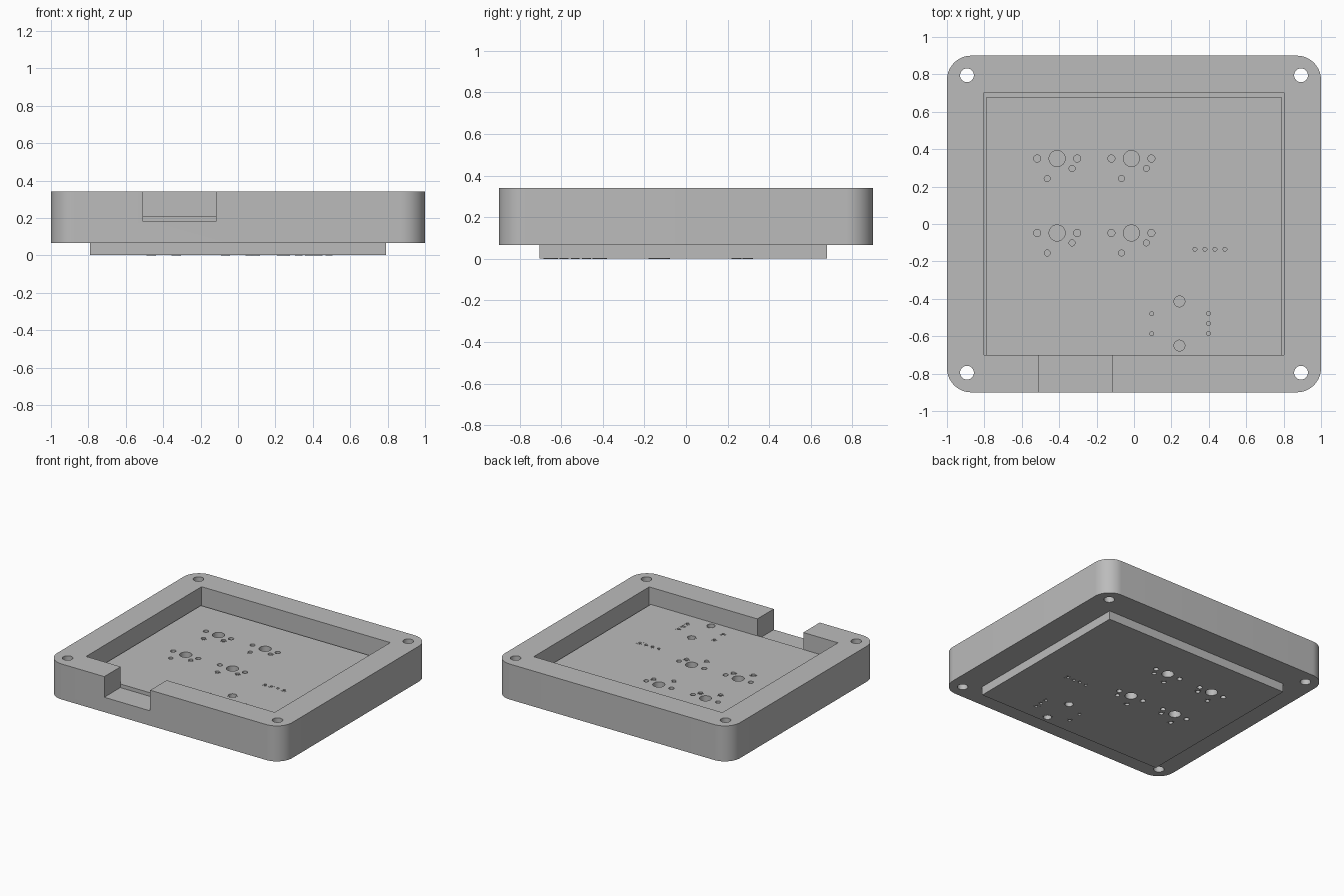
import bpy, bmesh, math

if "Cube" in bpy.data.objects:
    bpy.data.objects.remove(bpy.data.objects["Cube"])

grey = bpy.data.materials.new("plain grey")
grey.diffuse_color = (0.5, 0.5, 0.5, 1)
grey.use_nodes = True
grey.node_tree.nodes["Principled BSDF"].inputs["Base Color"].default_value = grey.diffuse_color


def circle(x, y, r, n=32):
    return [(x + r * math.cos(2 * math.pi * i / n),
             y + r * math.sin(2 * math.pi * i / n)) for i in range(n)]


def rect(x0, x1, y0, y1):
    return [(x0, y0), (x1, y0), (x1, y1), (x0, y1)]


def rounded_rect(hx, hy, r, n=14):
    pts = []
    for k, (sx, sy) in enumerate([(1, 1), (-1, 1), (-1, -1), (1, -1)]):
        for i in range(n + 1):
            a = math.pi / 2 * (k + i / n)
            pts.append((sx * (hx - r) + r * math.cos(a),
                        sy * (hy - r) + r * math.sin(a)))
    return pts


def prism(name, loops, z0, z1):
    """Extrude closed outlines from z0 to z1; nested outlines become holes."""
    cu = bpy.data.curves.new(name, 'CURVE')
    cu.dimensions = '2D'
    cu.fill_mode = 'BOTH'
    cu.extrude = (z1 - z0) / 2
    for pts in loops:
        sp = cu.splines.new('POLY')
        sp.points.add(len(pts) - 1)
        for p, (x, y) in zip(sp.points, pts):
            p.co = (x, y, 0, 1)
        sp.use_cyclic_u = True
    tmp = bpy.data.objects.new(name + "_outline", cu)
    bpy.context.collection.objects.link(tmp)
    dg = bpy.context.evaluated_depsgraph_get()
    me = bpy.data.meshes.new_from_object(tmp.evaluated_get(dg))
    bpy.data.objects.remove(tmp)
    bm = bmesh.new()
    bm.from_mesh(me)
    bmesh.ops.remove_doubles(bm, verts=bm.verts, dist=1e-5)
    bmesh.ops.translate(bm, verts=bm.verts, vec=(0, 0, (z0 + z1) / 2))
    bmesh.ops.recalc_face_normals(bm, faces=bm.faces)
    bm.to_mesh(me)
    bm.free()
    me.name = name
    me.materials.clear()
    me.materials.append(grey)
    ob = bpy.data.objects.new(name, me)
    bpy.context.collection.objects.link(ob)
    return ob


def smooth(ob):
    bpy.ops.object.select_all(action='DESELECT')
    ob.select_set(True)
    bpy.context.view_layer.objects.active = ob
    bpy.ops.object.shade_smooth_by_angle(angle=math.radians(30))


# Case: rounded tray with four screw holes, a cavity and a cable notch
screws = [circle(sx * 0.893, sy * 0.795, 0.037) for sx in (-1, 1) for sy in (-1, 1)]
case = prism("case", [rounded_rect(1, 0.9, 0.13)] + screws, 0.067, 0.34)
cutters = [prism("cavity_cutter", [rect(-0.803, 0.803, -0.7, 0.704)], 0.13, 0.5),
           prism("notch_cutter", [rect(-0.508, -0.117, -1.0, -0.65)], 0.181, 0.5)]
for c in cutters:
    m = case.modifiers.new(c.name, 'BOOLEAN')
    m.operation = 'DIFFERENCE'
    m.solver = 'EXACT'
    m.object = c
    bpy.context.view_layer.objects.active = case
    bpy.ops.object.modifier_apply(modifier=m.name)
    bpy.data.objects.remove(c)
smooth(case)

# Circuit board holes: plain ones, and pads as (x, y, outer, inner, square)
plain, pads = [], []
for kx in (-0.411, -0.014):                       # key switch footprints
    for ky in (0.35, -0.048):
        plain += [(kx, ky, 0.043), (kx - 0.107, ky, 0.019), (kx + 0.107, ky, 0.019)]
        pads += [(kx + 0.08, ky - 0.053, 0.025, 0.016, False),
                 (kx - 0.053, ky - 0.107, 0.025, 0.016, False)]
for i in range(4):                                # display header
    pads.append((0.326 + 0.0535 * i, -0.135, 0.02, 0.0105, i == 3))
for i in range(3):                                # rotary knob pins
    pads.append((0.398, -0.479 - 0.0535 * i, 0.021, 0.0105, i == 2))
for y in (-0.479, -0.586):
    pads.append((0.095, y, 0.022, 0.0105, False))
for y in (-0.414, -0.65):                         # rotary knob mounts
    pads.append((0.243, y, 0.035, 0.029, False))

# Board
holes = [circle(*h) for h in plain] + [circle(x, y, r, 24) for x, y, _, r, _ in pads]
board = prism("circuit_board", [rect(-0.79, 0.79, -0.705, 0.677)] + holes, 0.001, 0.209)
smooth(board)

# Solder pads on both faces of the board
rings = []
for x, y, ro, ri, square in pads:
    rings.append(rect(x - ro, x + ro, y - ro, y + ro) if square else circle(x, y, ro, 24))
    rings.append(circle(x, y, ri, 24))
for name, z in (("pads_bottom", 0.0), ("pads_top", 0.209)):
    smooth(prism(name, rings, z, z + 0.001))
